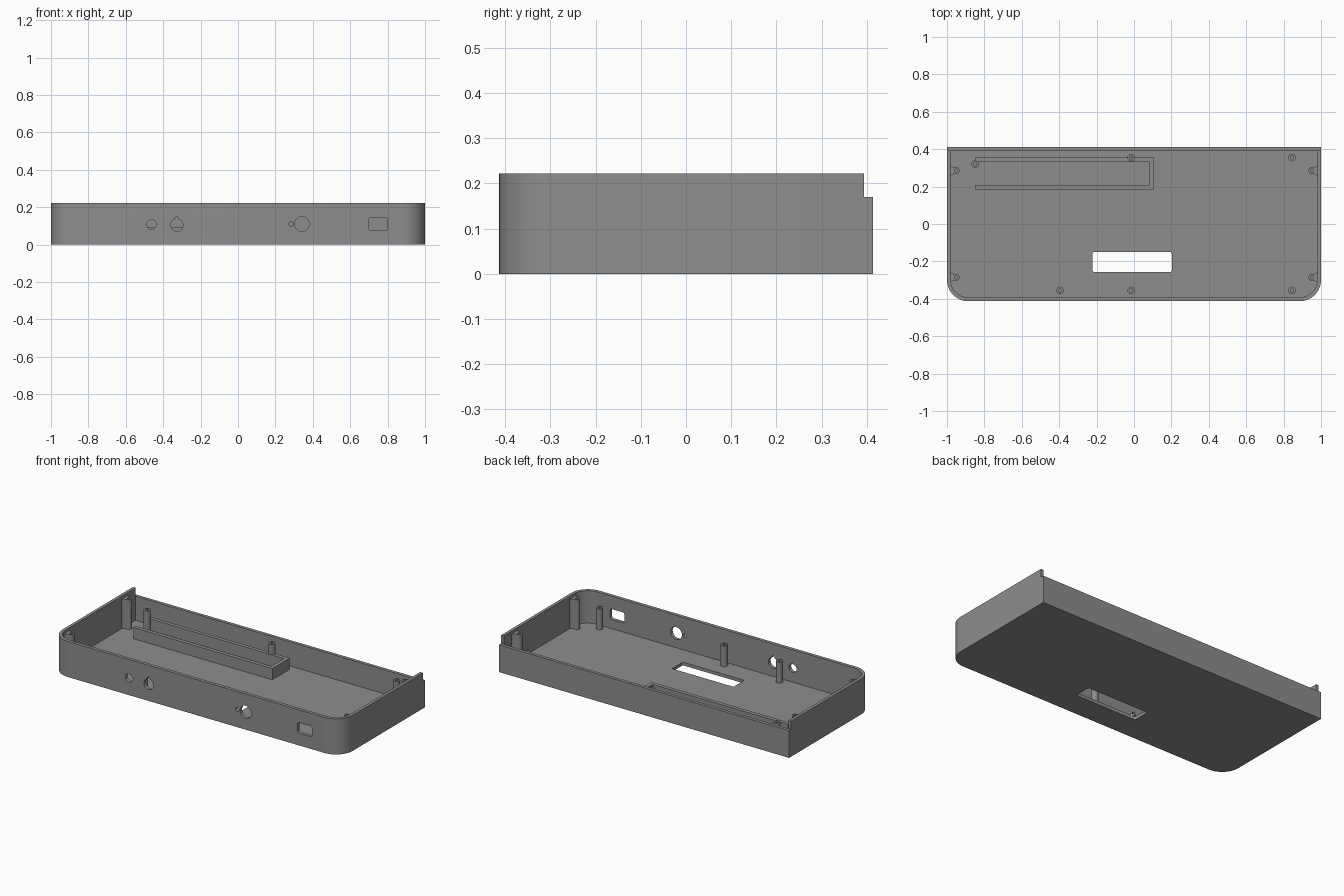
import bpy, bmesh, math

if "Cube" in bpy.data.objects:
    bpy.data.objects.remove(bpy.data.objects["Cube"])

grey = bpy.data.materials.new("mid_grey")
grey.diffuse_color = (0.27, 0.27, 0.27, 1)
grey.use_nodes = True
grey.node_tree.nodes["Principled BSDF"].inputs["Base Color"].default_value = grey.diffuse_color


def prism(name, pts, lo, hi, axis="z"):
    """Extrude a 2D outline along z, or an (x, z) outline along y."""
    bm = bmesh.new()
    place = (lambda p, h: (p[0], p[1], h)) if axis == "z" else (lambda p, h: (p[0], h, p[1]))
    a = [bm.verts.new(place(p, lo)) for p in pts]
    b = [bm.verts.new(place(p, hi)) for p in pts]
    n = len(pts)
    bm.faces.new(a)
    bm.faces.new(b)
    for i in range(n):
        j = (i + 1) % n
        bm.faces.new((a[i], a[j], b[j], b[i]))
    bmesh.ops.recalc_face_normals(bm, faces=bm.faces)
    me = bpy.data.meshes.new(name)
    bm.to_mesh(me)
    bm.free()
    me.materials.append(grey)
    ob = bpy.data.objects.new(name, me)
    bpy.context.collection.objects.link(ob)
    return ob


def arc(cx, cy, r, start, end, n):
    return [(cx + r * math.cos(math.radians(start + (end - start) * i / n)),
             cy + r * math.sin(math.radians(start + (end - start) * i / n)))
            for i in range(n + 1)]


def circle(cx, cy, r, n=32):
    return arc(cx, cy, r, 0, 360, n)[:-1]


def rect(x0, x1, y0, y1):
    return [(x0, y0), (x1, y0), (x1, y1), (x0, y1)]


def round_rect(x0, x1, y0, y1, r):
    return (arc(x0 + r, y0 + r, r, 180, 270, 4) + arc(x1 - r, y0 + r, r, 270, 360, 4)
            + arc(x1 - r, y1 - r, r, 0, 90, 4) + arc(x0 + r, y1 - r, r, 90, 180, 4))


def tray_outline(hx, y0, y1, r):
    """Square back corners, rounded front corners."""
    return (arc(-hx + r, y0 + r, r, 180, 270, 14) + arc(hx - r, y0 + r, r, 270, 360, 14)
            + [(hx, y1), (-hx, y1)])


def cut(ob, cutter):
    m = ob.modifiers.new("cut", "BOOLEAN")
    m.operation = "DIFFERENCE"
    m.solver = "EXACT"
    m.object = cutter
    bpy.context.view_layer.objects.active = ob
    bpy.ops.object.modifier_apply(modifier=m.name)
    bpy.data.objects.remove(cutter)


def smooth(ob):
    bpy.ops.object.select_all(action="DESELECT")
    ob.select_set(True)
    bpy.context.view_layer.objects.active = ob
    bpy.ops.object.shade_smooth_by_angle(angle=math.radians(30))


FLOOR = 0.02

# Tray shell: hollow, with a lowered back wall
tray = prism("tray", tray_outline(1.0, -0.413, 0.413, 0.115), 0, 0.222)
cut(tray, prism("cavity", tray_outline(0.981, -0.392, 0.393, 0.096), FLOOR, 0.4))
cut(tray, prism("back_step", rect(-1.2, 1.2, 0.393, 0.6), 0.17, 0.4))

# Floor window
cut(tray, prism("floor_window", round_rect(-0.222, 0.202, -0.256, -0.15, 0.008), -0.1, 0.1))

# Front wall openings: round ports, keyed port, rectangular port
front_ports = [
    circle(-0.462, 0.107, 0.026),
    circle(-0.327, 0.104, 0.033),
    round_rect(-0.337, -0.317, 0.11, 0.148, 0.0095),
    circle(0.283, 0.11, 0.012, 20),
    circle(0.342, 0.11, 0.039),
    round_rect(0.70, 0.798, 0.077, 0.142, 0.008),
]
for pts in front_ports:
    cut(tray, prism("port", pts, -0.5, -0.37, "y"))
smooth(tray)

# U-shaped channel on the floor, open to the left
prism("channel", [(-0.85, 0.184), (0.108, 0.184), (0.108, 0.355), (-0.85, 0.355),
                  (-0.85, 0.332), (0.084, 0.332), (0.084, 0.208), (-0.85, 0.208)],
      FLOOR - 0.005, 0.09)

# Hollow screw posts
for x, y in [(-0.85, 0.32), (-0.015, 0.355), (0.845, 0.355),
             (-0.395, -0.355), (-0.015, -0.355), (0.845, -0.355)]:
    post = prism("screw_post", circle(x, y, 0.02, 24), FLOOR - 0.005, 0.15)
    cut(post, prism("post_bore", circle(x, y, 0.009, 16), FLOOR + 0.002, 0.3))
    smooth(post)

# Tall side bosses that flare into the side walls
for sx in (-1, 1):
    for sy in (-0.285, 0.285):
        half = [(0.99, 0.03), (0.981, 0.03), (0.974, 0.022), (0.965, 0.019)]
        pts = (half + arc(0.952, 0, 0.019, 90, 270, 14)
               + [(x, -y) for x, y in reversed(half)])
        boss = prism("side_boss", [(sx * x, sy + y) for x, y in pts], FLOOR - 0.005, 0.205)
        cut(boss, prism("boss_bore", circle(sx * 0.952, sy, 0.009, 16), 0.06, 0.3))
        smooth(boss)
